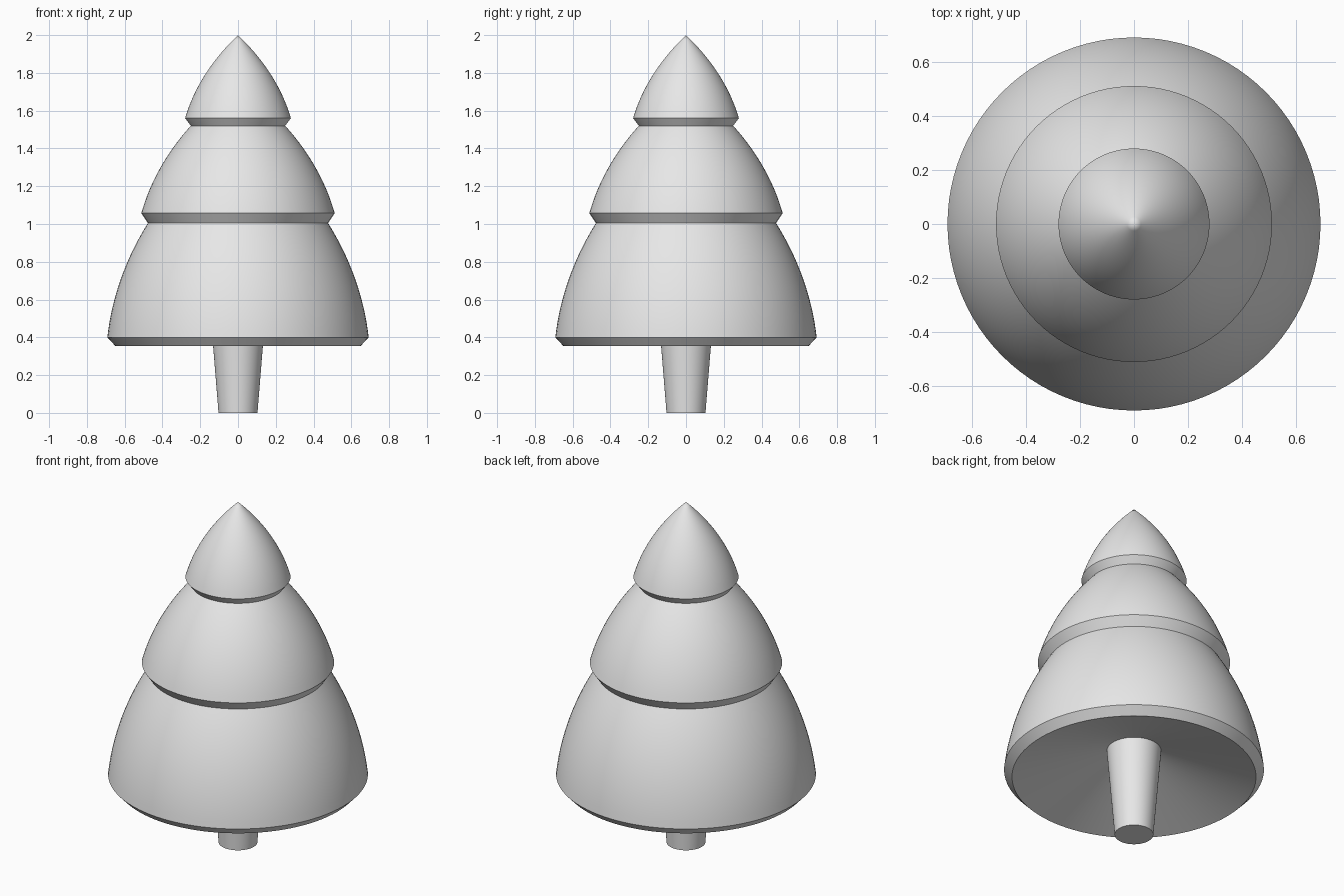
import bpy
import bmesh
import math
from mathutils import Vector

if "Cube" in bpy.data.objects:
    bpy.data.objects.remove(bpy.data.objects["Cube"], do_unlink=True)

# One plain grey finish for the whole tree
GREY = (0.8, 0.8, 0.8, 1.0)
grey = bpy.data.materials.new("plain_grey")
grey.use_nodes = True
grey.diffuse_color = GREY
grey.node_tree.nodes["Principled BSDF"].inputs["Base Color"].default_value = GREY


def bulge(start, control, end, steps=16):
    """Points along a curved flank, as (radius, height)."""
    a, b, c = Vector(start), Vector(control), Vector(end)
    points = []
    for i in range(steps + 1):
        t = i / steps
        points.append(tuple(a * (1 - t) ** 2 + b * 2 * t * (1 - t) + c * t * t))
    return points


def lathe(name, profile, segments=96):
    """Spin a (radius, height) profile around the z axis."""
    bm = bmesh.new()
    verts = [bm.verts.new((r, 0, z)) for r, z in profile]
    edges = [bm.edges.new(pair) for pair in zip(verts, verts[1:])]
    bmesh.ops.spin(bm, geom=verts + edges, cent=(0, 0, 0), axis=(0, 0, 1),
                   angle=math.tau, steps=segments)
    bmesh.ops.remove_doubles(bm, verts=bm.verts, dist=0.0005)
    bmesh.ops.recalc_face_normals(bm, faces=bm.faces)
    mesh = bpy.data.meshes.new(name)
    bm.to_mesh(mesh)
    bm.free()
    mesh.materials.append(grey)
    obj = bpy.data.objects.new(name, mesh)
    bpy.context.collection.objects.link(obj)
    bpy.ops.object.select_all(action="DESELECT")
    obj.select_set(True)
    bpy.context.view_layer.objects.active = obj
    bpy.ops.object.shade_smooth_by_angle(angle=math.radians(30))
    return obj


# Tapered trunk, running up into the hollow under the branches
lathe("trunk", [(0, 0), (0.103, 0), (0.145, 0.515)])

# Lower tier with a shallow conical hollow underneath
lathe("lower_branches", [(0.145, 0.515), (0.65, 0.355)]
      + bulge((0.692, 0.4), (0.655, 0.72), (0.477, 1.005)))

# Middle tier with a bevelled lip
lathe("middle_branches", [(0.477, 1.005)]
      + bulge((0.512, 1.057), (0.44, 1.31), (0.25, 1.52)))

# Pointed top tier with a bevelled lip
lathe("top_branches", [(0.25, 1.52)]
      + bulge((0.28, 1.56), (0.21, 1.8), (0, 2)))
